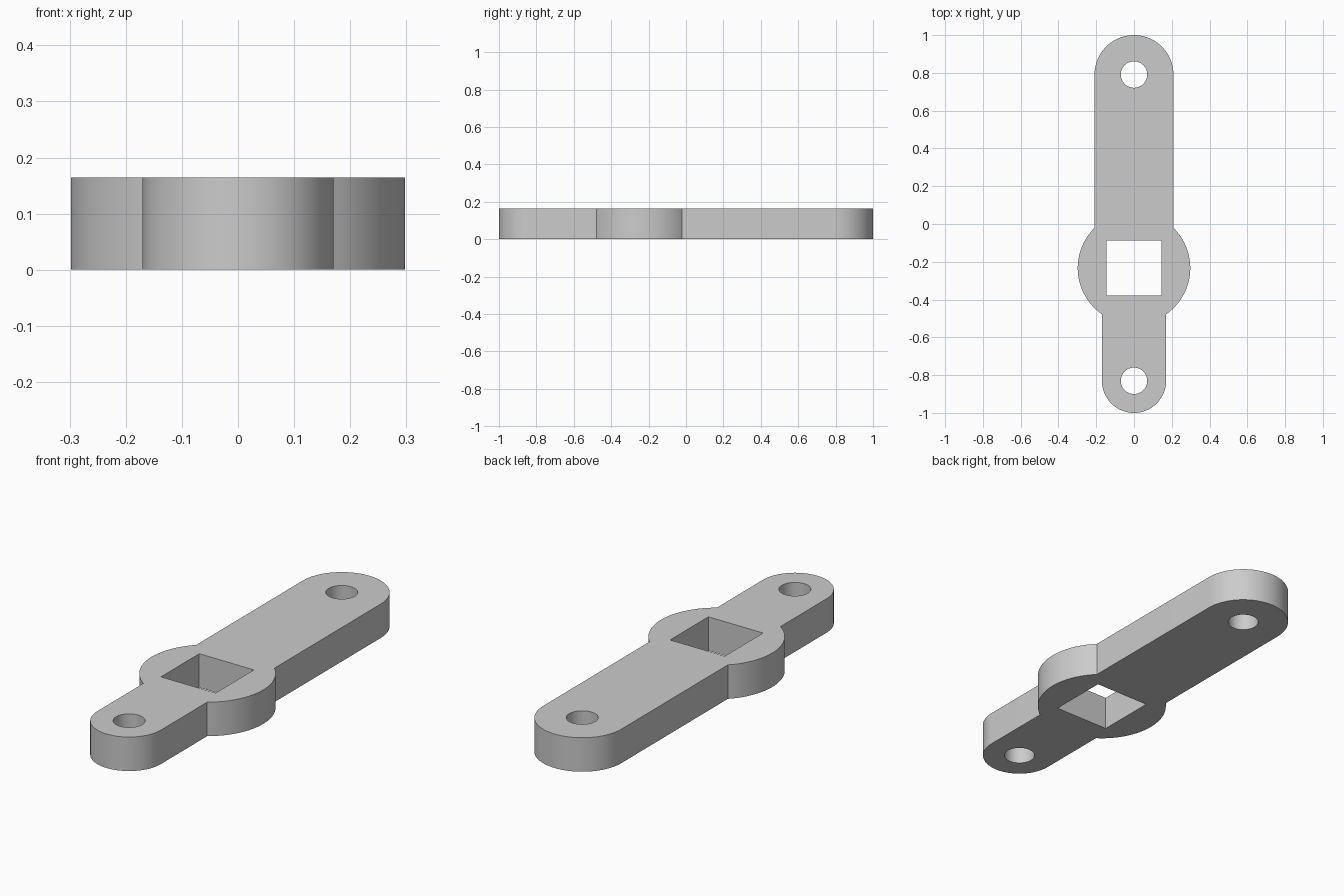
import bpy, bmesh
from math import sin, cos, acos, asin, pi, radians, sqrt

cube = bpy.data.objects.get("Cube")
if cube:
    bpy.data.objects.remove(cube, do_unlink=True)

THICK = 0.164
LONG_R, LONG_Y = 0.209, 0.791      # long arm half width, end centre
SHORT_R, SHORT_Y = 0.17, -0.83     # short arm half width, end centre
HUB_R, HUB_Y = 0.298, -0.233
HOLE_R, SQUARE = 0.07, 0.146


def arc(radius, cy, start, end, steps):
    """Points on an arc centred on the long axis."""
    angles = [start + (end - start) * i / steps for i in range(steps + 1)]
    return [(radius * cos(a), cy + radius * sin(a)) for a in angles]


def add_loop(bm, points):
    verts = [bm.verts.new((x, y, 0)) for x, y in points]
    return [bm.edges.new((v, verts[(i + 1) % len(verts)]))
            for i, v in enumerate(verts)]


# Outer profile: the arms meet the hub where their widths cross its circle
upper = acos(LONG_R / HUB_R)
lower = acos(SHORT_R / HUB_R)
outline = (arc(LONG_R, LONG_Y, 0, pi, 48)
           + arc(HUB_R, HUB_Y, pi - upper, pi + lower, 32)
           + arc(SHORT_R, SHORT_Y, pi, 2 * pi, 48)
           + arc(HUB_R, HUB_Y, -lower, upper, 32))

# Pin holes in both ends and a square socket in the hub
holes = [arc(HOLE_R, y, 0, 2 * pi, 48)[:-1] for y in (LONG_Y, SHORT_Y)]
holes.append([(sx * SQUARE, HUB_Y + sy * SQUARE)
              for sx, sy in ((1, 1), (-1, 1), (-1, -1), (1, -1))])

bm = bmesh.new()
edges = []
for loop in [outline] + holes:
    edges += add_loop(bm, loop)
bmesh.ops.triangle_fill(bm, edges=edges, use_beauty=True, use_dissolve=False)

# Extrude the plate to its thickness
bottom = bm.faces[:]
result = bmesh.ops.extrude_face_region(bm, geom=bottom, use_keep_orig=True)
top = [g for g in result["geom"] if isinstance(g, bmesh.types.BMVert)]
bmesh.ops.translate(bm, verts=top, vec=(0, 0, THICK))
bmesh.ops.recalc_face_normals(bm, faces=bm.faces[:])

mesh = bpy.data.meshes.new("lever_arm")
bm.to_mesh(mesh)
bm.free()
lever = bpy.data.objects.new("lever_arm", mesh)
bpy.context.collection.objects.link(lever)

# Plain grey
grey = bpy.data.materials.new("light_grey")
grey.use_nodes = True
colour = (0.6, 0.6, 0.6, 1)
grey.diffuse_color = colour
grey.node_tree.nodes["Principled BSDF"].inputs["Base Color"].default_value = colour
mesh.materials.append(grey)

# Smooth round walls, crisp rims and corners
bpy.ops.object.select_all(action="DESELECT")
lever.select_set(True)
bpy.context.view_layer.objects.active = lever
bpy.ops.object.shade_smooth_by_angle(angle=radians(30))
